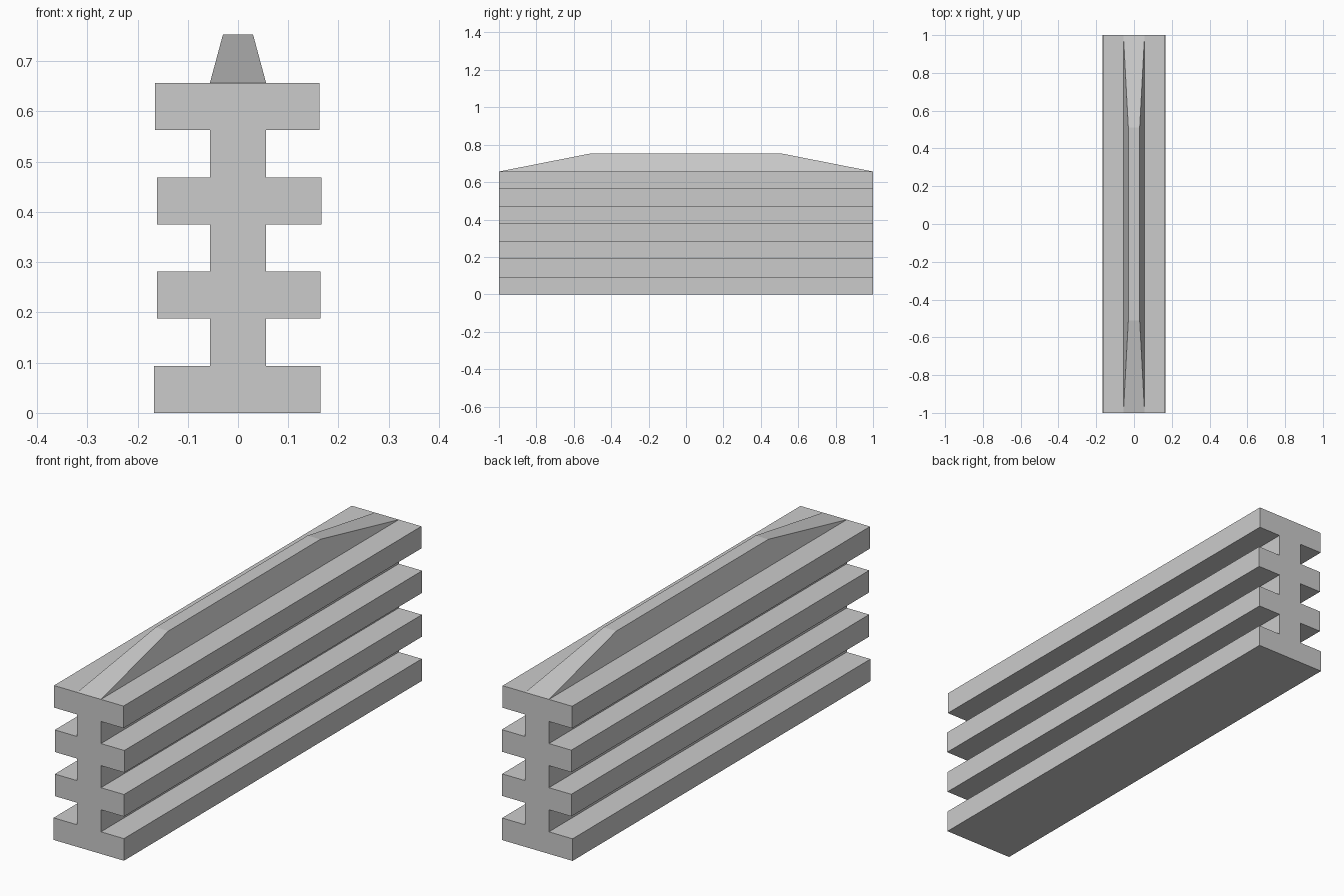
import bpy, bmesh

if "Cube" in bpy.data.objects:
    bpy.data.objects.remove(bpy.data.objects["Cube"])

STEP = 0.6565 / 7          # height of every flange and gap
WEB = 0.056                # half width of the central web
# left and right reach of each flange, bottom to top
FLANGES = [(-0.167, 0.164), (-0.161, 0.164), (-0.161, 0.166), (-0.165, 0.162)]

# Stepped cross-section: up the right side, down the left side
right, left = [], []
for i, (x0, x1) in enumerate(FLANGES):
    z0, z1 = 2 * i * STEP, (2 * i + 1) * STEP
    if i:
        right.append((WEB, z0))
        left.append((-WEB, z0))
    right += [(x1, z0), (x1, z1), (WEB, z1)]
    left += [(x0, z0), (x0, z1), (-WEB, z1)]
profile = right + left[::-1]

# Extrude the cross-section along the length
bm = bmesh.new()
front = bm.faces.new([bm.verts.new((x, -1, z)) for x, z in profile])
res = bmesh.ops.extrude_face_region(bm, geom=[front], use_keep_orig=True)
bmesh.ops.translate(bm, vec=(0, 2, 0),
                    verts=[v for v in res["geom"] if isinstance(v, bmesh.types.BMVert)])

# Raise the middle strip of the top into a tapered ridge
top = 7 * STEP
strip = next(f for f in bm.faces
             if all(abs(v.co.z - top) < 1e-4 and abs(v.co.x) < WEB + 1e-4 for v in f.verts))
ridge = bmesh.ops.extrude_discrete_faces(bm, faces=[strip])["faces"][0]
for v in ridge.verts:
    v.co.x *= 0.03 / WEB
    v.co.y *= 0.51
    v.co.z = 0.753

bmesh.ops.recalc_face_normals(bm, faces=bm.faces[:])
mesh = bpy.data.meshes.new("ribbed_bar")
bm.to_mesh(mesh)
bm.free()
bpy.context.collection.objects.link(bpy.data.objects.new("ribbed_bar", mesh))
